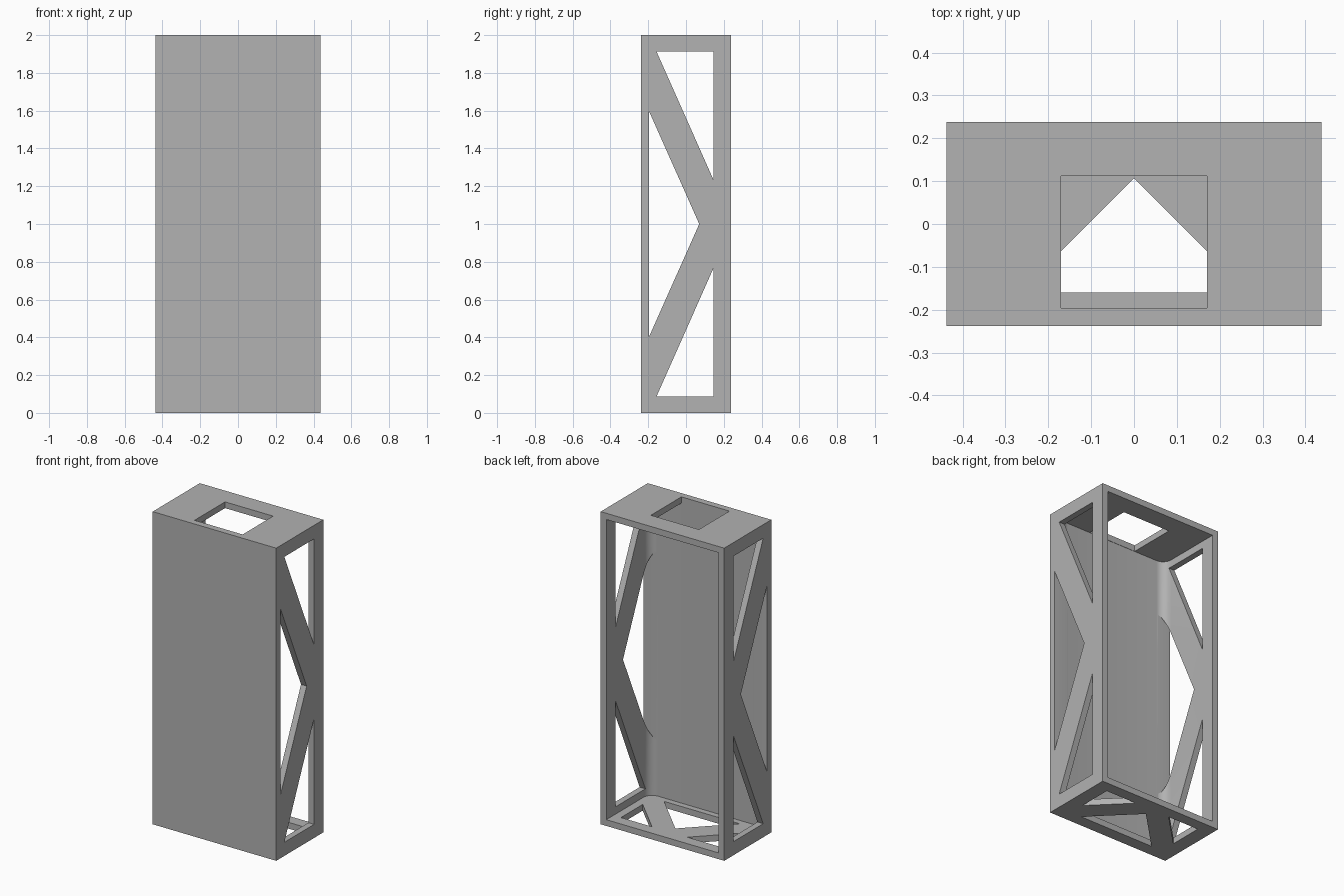
import bpy, bmesh
from math import sin, cos, pi
from mathutils import Vector

cube = bpy.data.objects.get("Cube")
if cube:
    bpy.data.objects.remove(cube, do_unlink=True)

HX, HY, H = 0.437, 0.238, 2.0      # half width, half depth, height
WALL, FILLET = 0.04, 0.06

grey = bpy.data.materials.new("plain grey")
grey.use_nodes = True
grey.diffuse_color = (0.445, 0.445, 0.445, 1)
grey.node_tree.nodes["Principled BSDF"].inputs["Base Color"].default_value = grey.diffuse_color


def prism(name, points, direction):
    """Extrude a closed 3D outline along a direction into a solid."""
    bm = bmesh.new()
    face = bm.faces.new([bm.verts.new(p) for p in points])
    moved = bmesh.ops.extrude_face_region(bm, geom=[face])["geom"]
    bmesh.ops.translate(bm, vec=Vector(direction),
                        verts=[v for v in moved if isinstance(v, bmesh.types.BMVert)])
    bmesh.ops.recalc_face_normals(bm, faces=bm.faces)
    mesh = bpy.data.meshes.new(name)
    bm.to_mesh(mesh)
    bm.free()
    mesh.materials.append(grey)
    obj = bpy.data.objects.new(name, mesh)
    bpy.context.collection.objects.link(obj)
    return obj


def upright(name, outline, z0, z1):
    return prism(name, [(x, y, z0) for x, y in outline], (0, 0, z1 - z0))


def sideways(name, outline):
    return prism(name, [(-1, y, z) for y, z in outline], (2, 0, 0))


def rectangle(x0, x1, y0, y1):
    return [(x0, y0), (x1, y0), (x1, y1), (x0, y1)]


# Outer block
shell = upright("truss_case", rectangle(-HX, HX, -HY, HY), 0, H)

# Cavity, open at the back, with rounded vertical corners at the front
ix, iy = HX - WALL, -HY + WALL
arc = [(ix - FILLET + FILLET * cos(a), iy + FILLET - FILLET * sin(a))
       for a in [i * pi / 16 for i in range(9)]]
outline = [(ix, HY + 0.1)] + arc + [(-x, y) for x, y in reversed(arc)] + [(-ix, HY + 0.1)]
cutters = [upright("cavity", outline, WALL, H - WALL)]

# Square opening in the top
cutters.append(upright("top_opening", rectangle(-0.17, 0.17, -0.196, 0.112), H - 0.1, H + 0.1))

# Side truss windows
cutters.append(sideways("side_middle_window", [(-0.197, 0.40), (0.07, 1.0), (-0.197, 1.60)]))
corner = [(-0.156, 0.087), (0.145, 0.087), (0.145, 0.765)]
cutters.append(sideways("side_lower_window", corner))
cutters.append(sideways("side_upper_window", [(y, H - z) for y, z in corner]))

# Floor truss windows
cutters.append(upright("floor_middle_window", [(-0.267, -0.16), (0.267, -0.16), (0, 0.107)], -0.1, 0.1))
for s in (-1, 1):
    cutters.append(upright("floor_corner_window",
                           [(s * 0.345, -0.055), (s * 0.345, 0.165), (s * 0.125, 0.165)], -0.1, 0.1))

# Cut everything out of the block
bpy.context.view_layer.objects.active = shell
for c in cutters:
    c.hide_render = True
    mod = shell.modifiers.new(c.name, "BOOLEAN")
    mod.operation = "DIFFERENCE"
    mod.solver = "EXACT"
    mod.object = c
    bpy.ops.object.modifier_apply(modifier=mod.name)
for c in cutters:
    bpy.data.objects.remove(c, do_unlink=True)

# Smooth the rounded corners, keep all other edges crisp
bpy.ops.object.select_all(action="DESELECT")
shell.select_set(True)
bpy.ops.object.shade_smooth_by_angle(angle=pi / 8)
